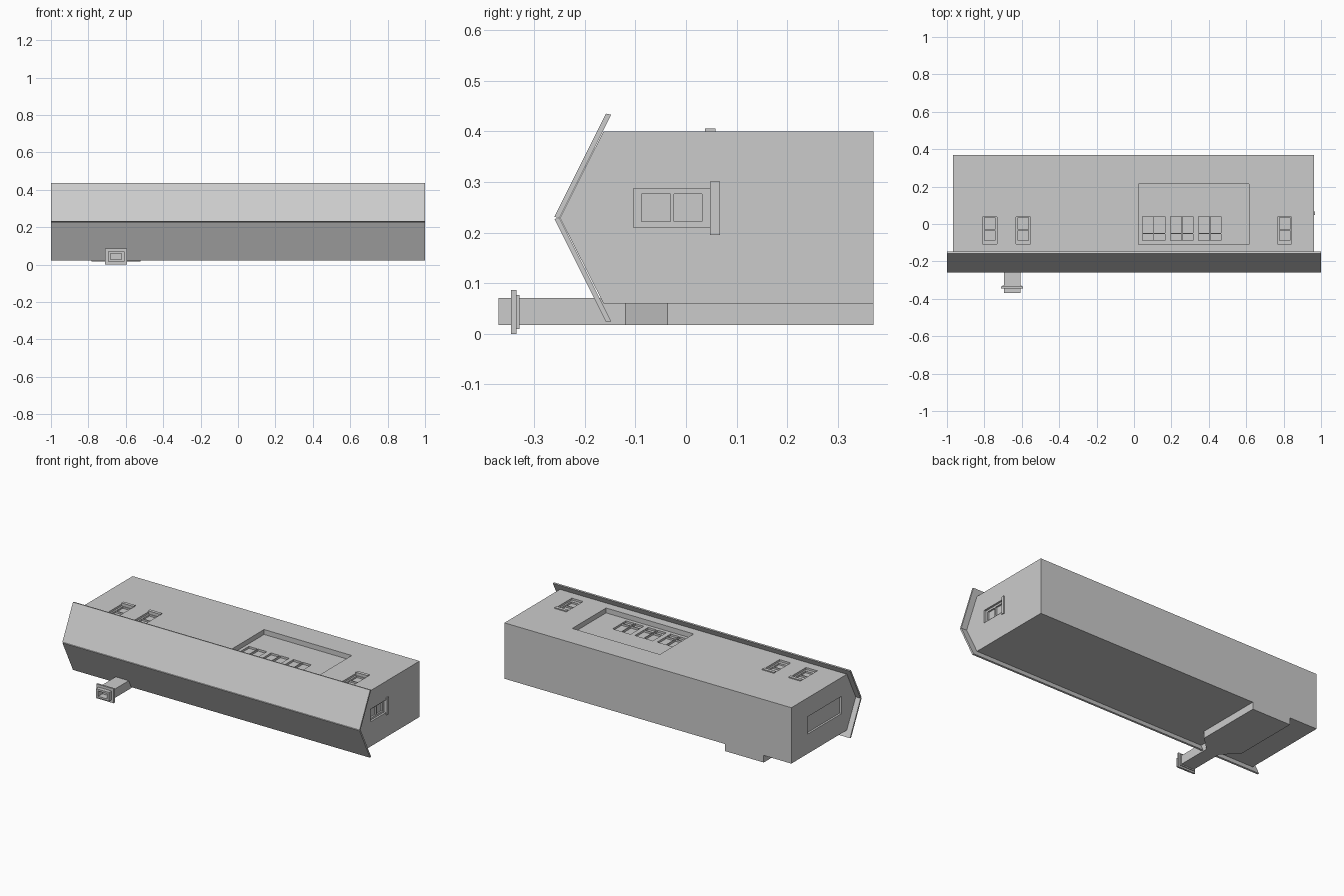
import bpy, bmesh

if "Cube" in bpy.data.objects:
    bpy.data.objects.remove(bpy.data.objects["Cube"])

def prism(name, pts, a, b, axis):
    """Extrude a closed 2D profile from a to b along x (profile y,z), y (x,z) or z (x,y)."""
    def place(p, t):
        return {'x': (t, p[0], p[1]), 'y': (p[0], t, p[1]), 'z': (p[0], p[1], t)}[axis]
    bm = bmesh.new()
    lo = [bm.verts.new(place(p, a)) for p in pts]
    hi = [bm.verts.new(place(p, b)) for p in pts]
    bm.faces.new(lo)
    bm.faces.new(hi)
    n = len(pts)
    for i in range(n):
        j = (i + 1) % n
        bm.faces.new((lo[i], lo[j], hi[j], hi[i]))
    bmesh.ops.recalc_face_normals(bm, faces=bm.faces[:])
    me = bpy.data.meshes.new(name)
    bm.to_mesh(me)
    bm.free()
    ob = bpy.data.objects.new(name, me)
    bpy.context.scene.collection.objects.link(ob)
    return ob

def box(name, x0, x1, y0, y1, z0, z1):
    return prism(name, [(x0, y0), (x1, y0), (x1, y1), (x0, y1)], z0, z1, 'z')

def cut(target, *dims):
    c = box("cutter", *dims)
    m = target.modifiers.new("cut", 'BOOLEAN')
    m.operation, m.solver, m.object = 'DIFFERENCE', 'EXACT', c
    bpy.context.view_layer.objects.active = target
    bpy.ops.object.modifier_apply(modifier=m.name)
    bpy.data.objects.remove(c)

X0, X1, TOP, MID = -0.968, 0.963, 0.40, 0.229

# House body lying on its back, gable towards -y
body = prism("house_walls", [(0.37, 0.06), (0.37, TOP), (-0.163, TOP),
                             (-0.249, MID), (-0.163, 0.06)], X0, X1, 'x')

# Roof slopes, mirrored about the ridge
for name, s in (("roof_front_slope", 1), ("roof_rear_slope", -1)):
    pts = [(-0.26, 0.002), (-0.158, 0.206), (-0.148, 0.204), (-0.25, 0)]
    prism(name, [(y, MID + s * z) for y, z in pts], -1, 1, 'x')

# Small sash windows on the front wall: recessed frame, two panes, raised sill
for i, x in enumerate((-0.771, -0.592, 0.805)):
    cut(body, x - 0.038, x + 0.038, -0.107, 0.046, TOP - 0.012, 0.5)
    for y0, y1 in ((-0.088, -0.036), (-0.030, 0.034)):
        cut(body, x - 0.028, x + 0.028, y0, y1, TOP - 0.022, 0.5)
    box(f"front_window_sill_{i}", x - 0.04, x + 0.04, 0.038, 0.058, TOP - 0.014, TOP + 0.006)

# Recessed porch with three pairs of windows
cut(body, 0.025, 0.615, -0.11, 0.215, TOP - 0.03, 0.5)
for x in (0.045, 0.195, 0.345):
    for dx in (0, 0.063):
        for y0, y1 in ((-0.088, -0.053), (-0.047, 0.040)):
            cut(body, x + dx, x + dx + 0.058, y0, y1, TOP - 0.042, 0.5)

# Right gable window and sill
cut(body, X1 - 0.012, 1.1, -0.104, 0.06, 0.21, 0.287)
for y0, y1 in ((-0.088, -0.031), (-0.024, 0.032)):
    cut(body, X1 - 0.022, 1.1, y0, y1, 0.222, 0.276)
box("side_window_sill", X1 - 0.014, X1 + 0.006, 0.047, 0.067, 0.195, 0.301)

# Left gable doorway
cut(body, -1.1, X0 + 0.012, -0.112, 0.213, 0.18, 0.285)

# Chimney breast with sloped shoulders, against the rear wall
cx = -0.652
prism("chimney_breast", [(cx - 0.13, 0.37), (cx - 0.13, -0.037), (cx - 0.044, -0.12),
                         (cx + 0.044, -0.12), (cx + 0.13, -0.037), (cx + 0.13, 0.37)],
      0.017, 0.06, 'z')

# Chimney stack with hollow flue and two cap bands
stack = box("chimney_stack", cx - 0.044, cx + 0.044, -0.37, -0.12, 0.017, 0.071)
cut(stack, cx - 0.030, cx + 0.030, -0.5, -0.33, 0.028, 0.060)
for name, w, y0, y1, z0, z1 in (("chimney_cap", 0.058, -0.346, -0.335, 0.0, 0.087),
                                ("chimney_cap_lower", 0.050, -0.335, -0.329, 0.010, 0.077)):
    cap = box(name, cx - w, cx + w, y0, y1, z0, z1)
    cut(cap, cx - 0.042, cx + 0.042, -0.5, 0, 0.019, 0.069)
